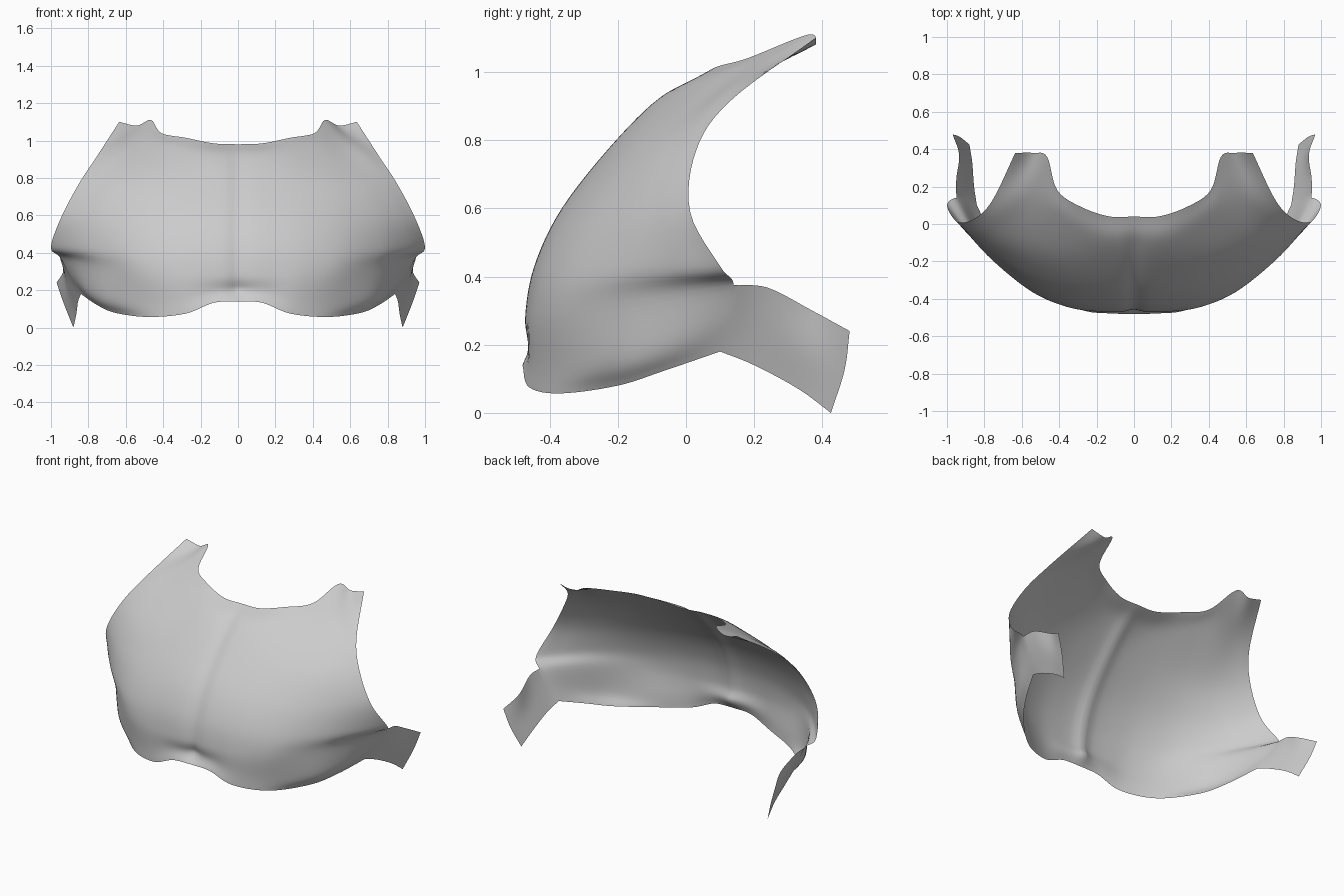
import bpy, bmesh, math
from mathutils import Vector

if "Cube" in bpy.data.objects:
    bpy.data.objects.remove(bpy.data.objects["Cube"])

N = 6  # subdivisions per control span


def spline(pts, n=N):
    """Catmull-Rom curve through pts, n steps per span."""
    p = [Vector(q) for q in pts]
    p = [2 * p[0] - p[1]] + p + [2 * p[-1] - p[-2]]
    out = []
    for i in range(1, len(p) - 2):
        a, b, c, d = p[i - 1:i + 3]
        for k in range(n):
            t = k / n
            out.append(0.5 * (2 * b + (c - a) * t + (2 * a - 5 * b + 4 * c - d) * t * t
                              + (3 * b - a - 3 * c + d) * t ** 3))
    return out + [p[-2]]


def surface(rows):
    """Smooth grid of points through control rows."""
    dense = [spline(r) for r in rows]
    return [list(r) for r in zip(*[spline(c) for c in zip(*dense)])]


def chest_row(yc, zc, edge, power):
    """Curved band from the centre line to a side edge point."""
    xe, ye, ze = edge
    return [(xe * t, yc + (ye - yc) * t ** power, zc + (ze - zc) * t ** 3)
            for t in (0, .18, .37, .57, .76, .9, 1)]


# Chest: lower rim, underbust, chest bands, collar, neckline with shoulder end
rows = [
    [(0, -.48, .14), (.13, -.478, .133), (.28, -.46, .075), (.48, -.37, .057),
     (.66, -.2, .08), (.76, -.06, .125), (.84, .1, .18)],
    [(0, -.452, .2), (.15, -.463, .19), (.31, -.45, .145), (.5, -.368, .13),
     (.69, -.225, .15), (.8, -.07, .19), (.885, .115, .26)],
    chest_row(-.472, .28, (.95, .14, .375), 3.1),
    chest_row(-.446, .43, (1.0, .1, .43), 2.75),
    chest_row(-.366, .60, (.945, .012, .59), 2.4),
    chest_row(-.216, .79, (.85, .03, .77), 2.25),
    [(0, -.078, .92), (.15, -.075, .925), (.29, -.03, .94), (.43, .06, .97),
     (.55, .12, .97), (.66, .13, .95), (.755, .13, .915)],
    [(0, .04, .98), (.13, .04, .985), (.28, .09, 1.015), (.41, .18, 1.04),
     (.465, .36, 1.11), (.54, .38, 1.08), (.635, .38, 1.10)],
]
chest = surface(rows)

# Sternum groove
for i, row in enumerate(chest):
    v = i / (len(chest) - 1)
    depth = .016 * min(1, v * 6) * min(1, (1 - v) * 5)
    for p in row:
        p.y += depth * math.exp(-(p.x / .04) ** 2)

# Side strap running back under the arm
strap = surface([
    [(.84, .1, .18), (.855, .2, .14), (.865, .33, .07), (.88, .425, 0)],
    [(.885, .115, .26), (.905, .23, .25), (.91, .36, .18), (.93, .465, .125)],
    [(.95, .14, .375), (.95, .24, .367), (.935, .37, .30), (.97, .48, .24)],
])
for i, row in enumerate(strap):
    row[0] = chest[i][-1].copy()


def add_grid(bm, grid):
    vs = [[bm.verts.new(p) for p in row] for row in grid]
    for a, b in zip(vs, vs[1:]):
        for j in range(len(a) - 1):
            bm.faces.new((a[j], a[j + 1], b[j + 1], b[j]))


bm = bmesh.new()
add_grid(bm, chest)
add_grid(bm, strap)
for v in bm.verts:
    if abs(v.co.x) < 1e-4:
        v.co.x = 0
bmesh.ops.remove_doubles(bm, verts=bm.verts, dist=1e-4)
mesh = bpy.data.meshes.new("chest_plate")
bm.to_mesh(mesh)
bm.free()
plate = bpy.data.objects.new("chest_plate", mesh)
bpy.context.collection.objects.link(plate)
mod = plate.modifiers.new("mirror", 'MIRROR')
mod.use_clip = True
mod.merge_threshold = .001

bpy.context.view_layer.objects.active = plate
plate.select_set(True)
bpy.ops.object.shade_smooth()
